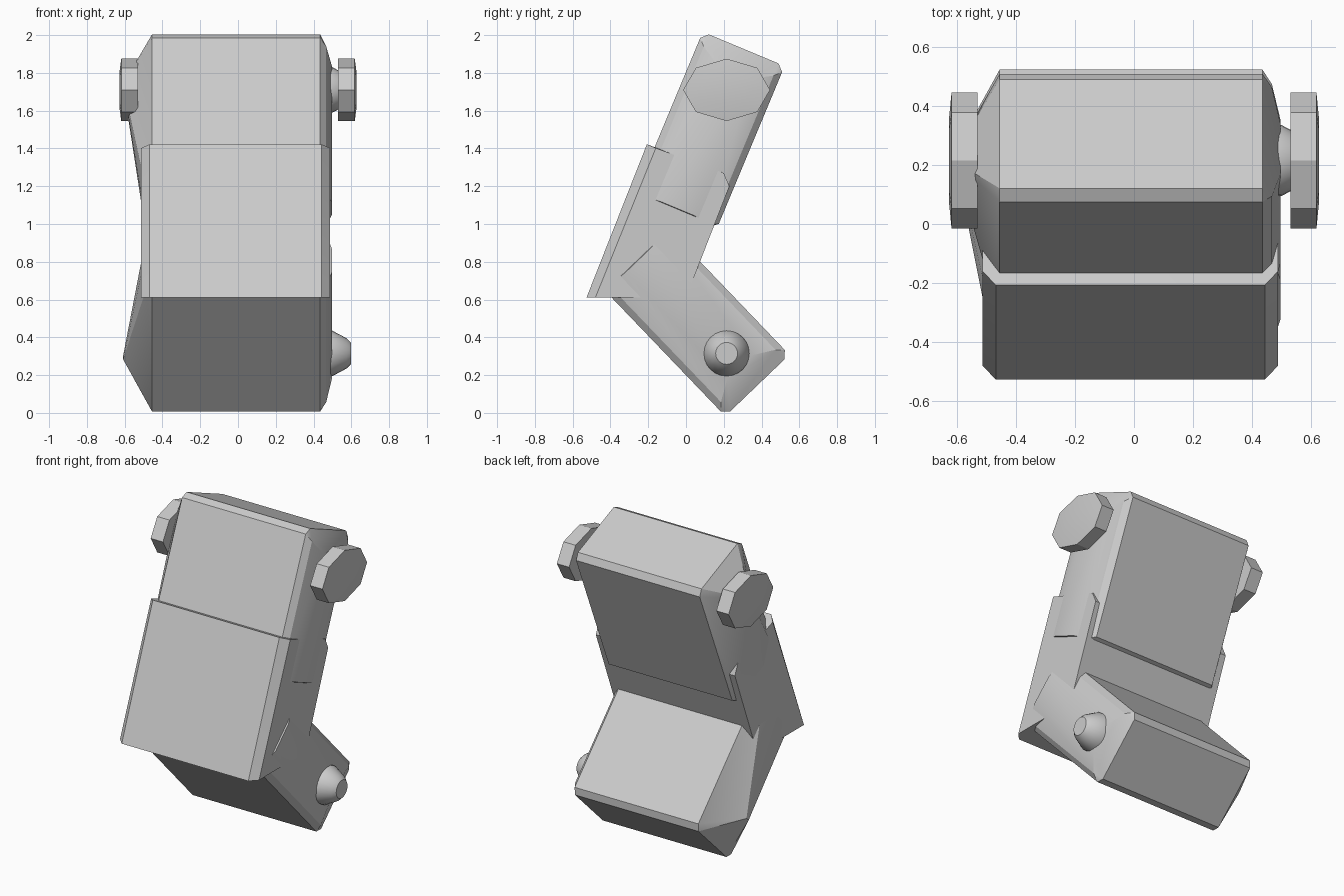
import bpy, bmesh, math
from mathutils import Vector

old = bpy.data.objects.get("Cube")
if old:
    bpy.data.objects.remove(old, do_unlink=True)

# One plain grey for everything
grey = bpy.data.materials.new("light_grey")
GREY = (0.6, 0.6, 0.6, 1)
grey.use_nodes = True
grey.diffuse_color = GREY
grey.node_tree.nodes["Principled BSDF"].inputs["Base Color"].default_value = GREY


def finish(name, bm, angle=25):
    bmesh.ops.recalc_face_normals(bm, faces=bm.faces)
    mesh = bpy.data.meshes.new(name)
    bm.to_mesh(mesh)
    bm.free()
    mesh.materials.append(grey)
    obj = bpy.data.objects.new(name, mesh)
    bpy.context.collection.objects.link(obj)
    bpy.ops.object.select_all(action="DESELECT")
    obj.select_set(True)
    bpy.context.view_layer.objects.active = obj
    bpy.ops.object.shade_smooth_by_angle(angle=math.radians(angle))
    return obj


def hull(name, points):
    bm = bmesh.new()
    for p in points:
        bm.verts.new(p)
    res = bmesh.ops.convex_hull(bm, input=bm.verts)
    loose = [v for v in bm.verts if not v.link_faces]
    bmesh.ops.delete(bm, geom=loose, context="VERTS")
    bmesh.ops.dissolve_limit(bm, angle_limit=0.01, verts=bm.verts, edges=bm.edges)
    return finish(name, bm)


def link_block(name, pivot, axis):
    """Chamfered block along an axis, with a domed right side and a peaked left side."""
    axis = Vector((0, *axis)).normalized()
    across = Vector((0, axis.z, -axis.y))
    origin = Vector((0, *pivot))
    pts = []

    def add(x, u, v):
        for s in (-1, 1):
            pts.append(origin + axis * u + across * (v * s) + Vector((x, 0, 0)))

    for x in (-0.455, 0.435):      # wide faces and end caps
        add(x, 0.20, 0.235)
        add(x, 0.235, 0.20)
        add(x, -0.67, 0.235)
        add(x, -0.70, 0.20)
    for u in (-0.69, 0.165):       # right shoulder
        add(0.467, u, 0.20)
    for u in (-0.68, 0.10):        # right flat
        add(0.497, u, 0.09)
    add(-0.48, -0.69, 0.20)        # left shoulder, ridge and peak
    add(-0.503, -0.69, 0.05)
    add(-0.608, 0.03, 0.015)
    return hull(name, pts)


def lathe(name, pivot, side, profile, sides, ry=1, rz=1):
    """Turned part on the x axis; profile holds (x, radius) rings."""
    bm = bmesh.new()
    rings = []
    for x, r in profile:
        ring = []
        for i in range(sides):
            a = math.tau * i / sides
            ring.append(bm.verts.new((side * x, pivot[0] + r * ry * math.cos(a),
                                      pivot[1] + r * rz * math.sin(a))))
        rings.append(ring)
    for a, b in zip(rings, rings[1:]):
        for i in range(sides):
            j = (i + 1) % sides
            bm.faces.new((a[i], a[j], b[j], b[i]))
    bm.faces.new(rings[0])
    bm.faces.new(rings[-1])
    return finish(name, bm)


UPPER = (0.215, 1.71)
LOWER = (0.215, 0.315)

# Two bent links with a pivot peg on the right
for label, pivot, axis in (("upper", UPPER, (0.385, 0.923)),
                           ("lower", LOWER, (0.69, -0.72))):
    link_block(label + "_link", pivot, axis)
    lathe(label + "_pivot_peg", pivot, 1,
          ((0.47, 0.122), (0.50, 0.12), (0.575, 0.08), (0.597, 0.058)), 24)

# Octagonal bolt heads on both sides of the upper link
for label, side in (("left", 1), ("right", -1)):
    lathe(label + "_bolt_head", UPPER, side,
          ((0.53, 1), (0.618, 1), (0.627, 0.6)), 8, 0.23, 0.165)

# Sleeve joining the links, with chamfered front corners
outline = ((-0.48, 0.61), (0.0, 0.61), (0.23, 1.2), (0.2, 1.27), (-0.16, 1.402))
sleeve = [(x, y, z) for x in (-0.513, 0.488) for y, z in outline]
sleeve += [(x, y, z) for x in (-0.468, 0.443) for y, z in ((-0.527, 0.61), (-0.207, 1.422))]
hull("middle_sleeve", sleeve)
